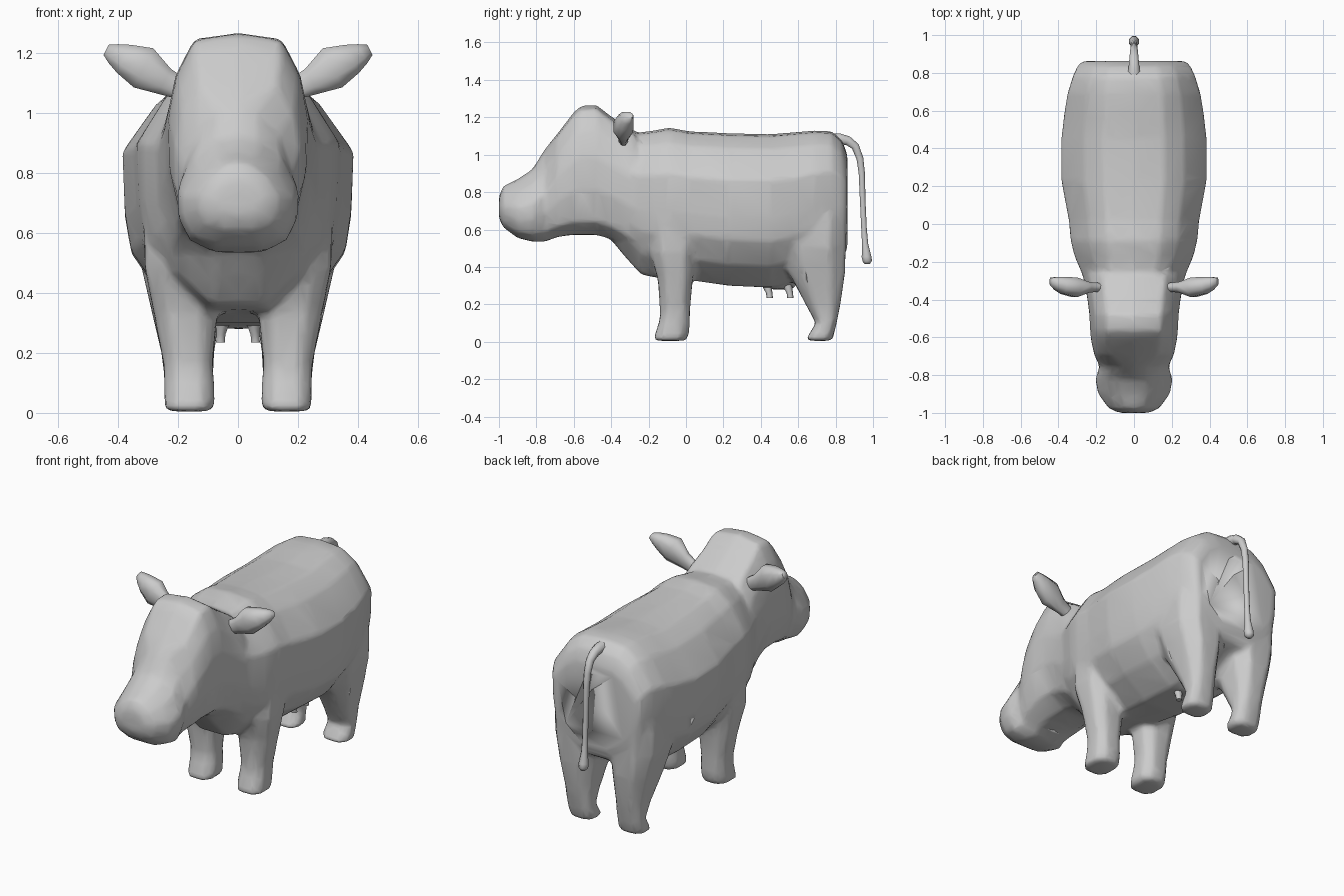
import bpy, bmesh, math
from mathutils import Vector

cube = bpy.data.objects.get("Cube")
if cube:
    bpy.data.objects.remove(cube, do_unlink=True)

GREY = (0.6, 0.6, 0.6, 1)
hide = bpy.data.materials.new("plain grey")
hide.use_nodes = True
hide.diffuse_color = GREY
hide.node_tree.nodes["Principled BSDF"].inputs["Base Color"].default_value = GREY


def loft(name, rings):
    """Skin a list of equal-length rings and cap both ends."""
    bm = bmesh.new()
    loops = [[bm.verts.new(p) for p in ring] for ring in rings]
    n = len(loops[0])
    for a, b in zip(loops, loops[1:]):
        for i in range(n):
            j = (i + 1) % n
            bm.faces.new((a[i], a[j], b[j], b[i]))
    bm.faces.new(loops[0])
    bm.faces.new(loops[-1])
    bmesh.ops.recalc_face_normals(bm, faces=bm.faces)
    mesh = bpy.data.meshes.new(name)
    bm.to_mesh(mesh)
    bm.free()
    obj = bpy.data.objects.new(name, mesh)
    mesh.materials.append(hide)
    bpy.context.collection.objects.link(obj)
    bpy.ops.object.select_all(action='DESELECT')
    obj.select_set(True)
    bpy.context.view_layer.objects.active = obj
    bpy.ops.object.shade_smooth_by_angle(angle=math.radians(70))
    return obj


def oval(center, u, v, n=8, power=0.75):
    """Rounded-square ring around center, spanned by half-axes u and v."""
    ring = []
    for i in range(n):
        t = math.tau * (i + 0.5) / n
        c, s = math.cos(t), math.sin(t)
        ring.append(Vector(center) + Vector(u) * math.copysign(abs(c) ** power, c)
                    + Vector(v) * math.copysign(abs(s) ** power, s))
    return ring


def section(y, bottom, top, half, outline):
    """Mirrored upright cross-section at y; outline holds width and height fractions."""
    right = [Vector((w * half, y, bottom + h * (top - bottom))) for w, h in outline]
    left = [Vector((-p.x, p.y, p.z)) for p in reversed(right[1:-1])]
    return right + left


# Trunk: y, bottom, top, half width
TRUNK = [(0, 1), (.42, .985), (.7, .9), (1, .7), (.98, .45), (.93, .3), (.7, .14), (.3, 0), (0, 0)]
skin = [loft("body", [section(*s, TRUNK) for s in (
    (-.42, .57, 1.08, .20), (-.33, .46, 1.11, .25), (-.24, .36, 1.12, .285),
    (-.17, .345, 1.13, .315), (-.09, .34, 1.145, .335), (.02, .33, 1.125, .345),
    (.23, .30, 1.115, .385), (.45, .29, 1.11, .385), (.58, .32, 1.12, .37),
    (.69, .38, 1.13, .352), (.78, .42, 1.125, .325), (.835, .44, 1.075, .3),
    (.863, .5, 1.0, .275))])]

# Head and muzzle
SKULL = [(0, 1), (.62, .97), (.88, .8), (1, .6), (.99, .35), (.82, .1), (.4, 0), (0, 0)]
MUZZLE = [(0, 1), (.34, .96), (.72, .79), (1, .52), (.98, .3), (.8, .1), (.4, 0), (0, 0)]
skin.append(loft("head", [section(*s, outline) for outline, rows in (
    (MUZZLE, ((-1.0, .66, .78, .08), (-.975, .61, .835, .135), (-.9, .555, .87, .19),
              (-.82, .535, .925, .206), (-.755, .535, 1.03, .182))),
    (SKULL, ((-.69, .56, 1.11, .212), (-.61, .572, 1.215, .228), (-.565, .572, 1.262, .232),
             (-.48, .572, 1.267, .236), (-.4, .55, 1.205, .246), (-.27, .47, 1.125, .27))))
    for s in rows]))

# Legs: z, y front, y back, x inner, x outer
LEGS = {
    "front": ((.005, -.175, 0, .085, .24), (.04, -.165, .015, .078, .245),
              (.1, -.145, .02, .08, .245), (.16, -.135, .02, .085, .247),
              (.33, -.15, .035, .07, .28), (.48, -.19, .055, .06, .31),
              (.62, -.18, .07, .06, .315), (.8, -.14, .03, .1, .29)),
    "hind": ((.005, .635, .78, .085, .24), (.035, .655, .79, .078, .245),
             (.1, .695, .805, .085, .243), (.2, .64, .825, .08, .255),
             (.37, .55, .85, .055, .295), (.5, .51, .853, .04, .325),
             (.65, .5, .855, .05, .33), (.85, .55, .845, .1, .29)),
}
for side, sx in (("left", 1), ("right", -1)):
    for end, rows in LEGS.items():
        skin.append(loft(f"{side}_{end}_leg", [
            oval((sx * (xi + xo) / 2, (ya + yb) / 2, z),
                 ((xo - xi) / 2 * 1.06, 0, 0), (0, (yb - ya) / 2 * 1.06, 0))
            for z, ya, yb, xi, xo in rows]))

    # Ear: x, y, z, half depth, half height
    loft(f"{side}_ear", [oval((sx * x, y, z), (0, d, 0), (-sx * h * .5, 0, h), 8, .9)
         for x, y, z, d, h in ((.19, -.335, 1.08, .025, .035), (.245, -.335, 1.105, .03, .045),
                               (.315, -.335, 1.15, .056, .07), (.38, -.325, 1.18, .048, .05),
                               (.415, -.315, 1.197, .036, .034), (.44, -.305, 1.21, .022, .018))])

    # Teats
    for place, y in (("front", .445), ("back", .555)):
        loft(f"{side}_{place}_teat", [oval((sx * x, y + dy, z), (r, 0, 0), (0, r, 0), 6, 1)
             for x, dy, z, r in ((.045, -.03, .36, .03), (.052, -.01, .29, .024),
                                 (.057, 0, .26, .017), (.058, .003, .235, .017))])

# Udder
skin.append(loft("udder", [oval((0, .5, z), (w, 0, 0), (0, d, 0), 10, 1)
                           for z, w, d in ((.4, .12, .14), (.32, .1, .11), (.28, .06, .07))]))

# Fuse trunk, head, legs and udder into one soft, low-poly skin
bpy.ops.object.select_all(action='DESELECT')
for part in skin:
    part.select_set(True)
body = skin[0]
bpy.context.view_layer.objects.active = body
bpy.ops.object.join()
fuse = body.modifiers.new("fuse", 'REMESH')
fuse.mode = 'VOXEL'
fuse.voxel_size = 0.016
fuse.use_smooth_shade = True
soften = body.modifiers.new("soften", 'SMOOTH')
soften.factor = 0.5
soften.iterations = 6
simplify = body.modifiers.new("simplify", 'DECIMATE')
simplify.ratio = 0.12
simplify.use_symmetry = True
simplify.symmetry_axis = 'X'

# Tail: y, z, radius, swept in the middle plane
path = [(.76, 1.075, .04), (.82, 1.085, .032), (.865, 1.075, .027), (.905, 1.045, .023),
        (.93, .98, .02), (.94, .9, .018), (.945, .75, .016), (.952, .6, .016),
        (.958, .52, .018), (.965, .455, .028), (.97, .43, .027), (.97, .415, .014)]
rings = []
for i, (y, z, r) in enumerate(path):
    before, after = path[max(i - 1, 0)], path[min(i + 1, len(path) - 1)]
    run = Vector((0, after[0] - before[0], after[1] - before[1])).normalized()
    rings.append(oval((0, y, z), (r, 0, 0), (0, -run.z * r, run.y * r), 8, 1))
loft("tail", rings)
